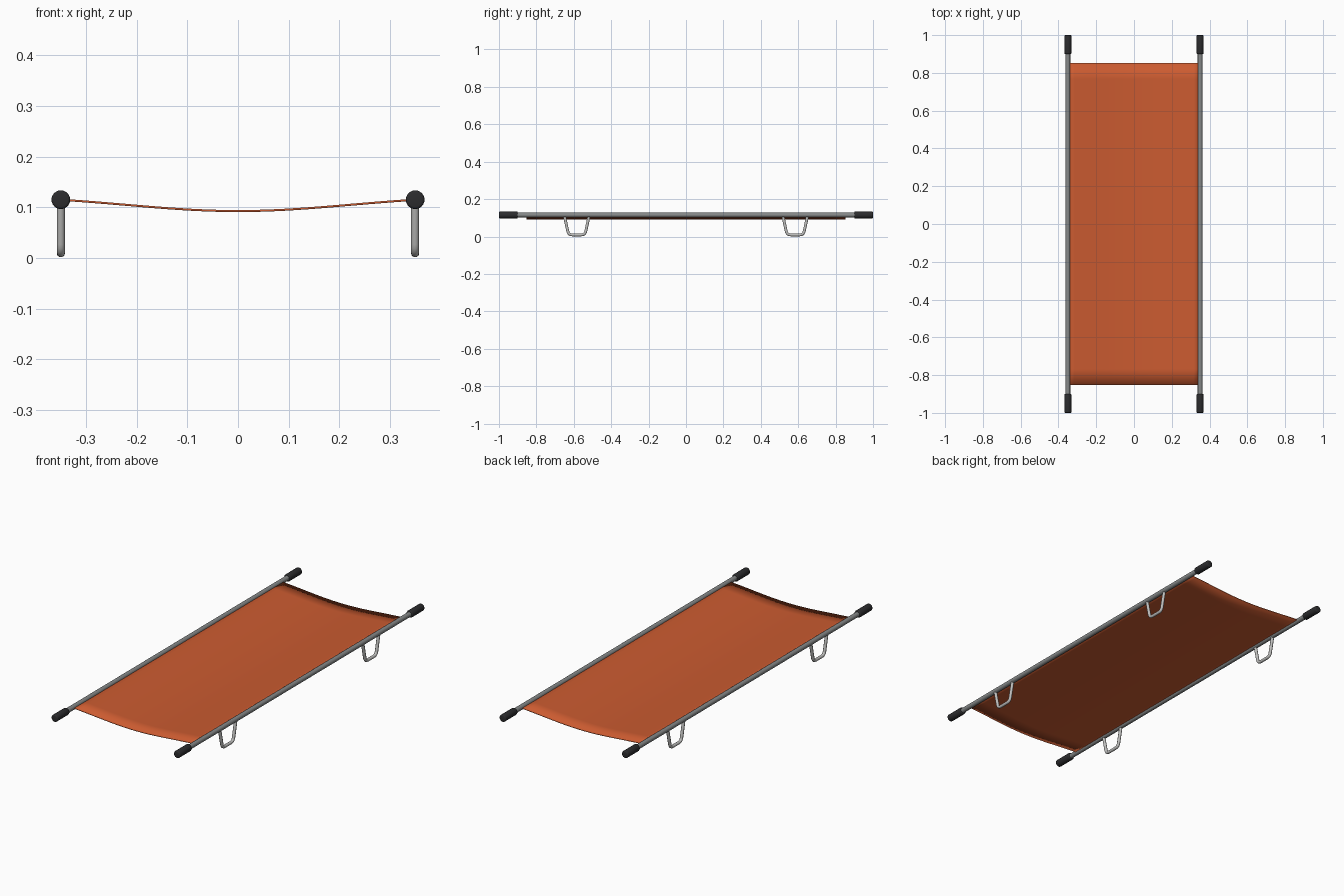
import bpy, bmesh, math
from mathutils import Vector

if "Cube" in bpy.data.objects:
    bpy.data.objects.remove(bpy.data.objects["Cube"])


def mat(name, rgb):
    m = bpy.data.materials.new(name)
    m.diffuse_color = (*rgb, 1)
    m.use_nodes = True
    m.node_tree.nodes["Principled BSDF"].inputs["Base Color"].default_value = m.diffuse_color
    return m


ORANGE = mat("orange_canvas", (0.60, 0.105, 0.03))
STEEL = mat("pole_grey", (0.24, 0.25, 0.25))
LIGHT = mat("leg_light_grey", (0.52, 0.52, 0.51))
RUBBER = mat("grip_black", (0.025, 0.025, 0.027))
PX, PZ = 0.35, 0.115


def finish(ob, material, angle=40):
    ob.data.materials.append(material)
    bpy.ops.object.select_all(action='DESELECT')
    ob.select_set(True)
    bpy.context.view_layer.objects.active = ob
    bpy.ops.object.shade_smooth_by_angle(angle=math.radians(angle))
    return ob


def rod(name, x, y, z, radius, length, material, bevel=0.0):
    bpy.ops.mesh.primitive_cylinder_add(vertices=24, radius=radius, depth=length,
                                        location=(x, y, z), rotation=(math.pi / 2, 0, 0))
    ob = bpy.context.object
    ob.name = name
    if bevel:
        bm = bmesh.new()
        bm.from_mesh(ob.data)
        rim = [e for e in bm.edges if abs(e.verts[0].co.z - e.verts[1].co.z) < 1e-5]
        bmesh.ops.bevel(bm, geom=rim, offset=bevel, segments=3, profile=0.5, affect='EDGES')
        bm.to_mesh(ob.data)
        bm.free()
    return finish(ob, material)


def rounded(points, r, steps=5):
    """Round the inner corners of a path with quadratic arcs."""
    pts = [Vector(p) for p in points]
    out = [pts[0]]
    for a, b, c in zip(pts, pts[1:], pts[2:]):
        p, q = b + (a - b).normalized() * r, b + (c - b).normalized() * r
        for i in range(steps + 1):
            t = i / steps
            out.append(p * (1 - t) ** 2 + b * 2 * t * (1 - t) + q * t * t)
    return out + [pts[-1]]


def leg(name, x, y):
    path = rounded([(x, y - 0.066, 0.11), (x, y - 0.044, 0.009),
                    (x, y + 0.044, 0.009), (x, y + 0.066, 0.11)], 0.02)
    cu = bpy.data.curves.new(name, 'CURVE')
    cu.dimensions = '3D'
    cu.bevel_depth = 0.008
    cu.bevel_resolution = 3
    cu.use_fill_caps = True
    sp = cu.splines.new('POLY')
    sp.points.add(len(path) - 1)
    for pt, co in zip(sp.points, path):
        pt.co = (*co, 1)
    ob = bpy.data.objects.new(name, cu)
    bpy.context.collection.objects.link(ob)
    bpy.ops.object.select_all(action='DESELECT')
    ob.select_set(True)
    bpy.context.view_layer.objects.active = ob
    bpy.ops.object.convert(target='MESH')
    finish(bpy.context.object, LIGHT)


# Poles, rubber grips and bent wire legs
for side, sx in (("left", -1), ("right", 1)):
    rod(f"{side}_pole", sx * PX, 0, PZ, 0.0125, 1.96, STEEL)
    for end, sy in (("front", -1), ("back", 1)):
        rod(f"{side}_{end}_grip", sx * PX, sy * 0.95, PZ, 0.0185, 0.10, RUBBER, 0.005)
        leg(f"{side}_{end}_leg", sx * PX, sy * 0.584)

# Sagging canvas bed
NX, NY, T = 24, 20, 0.002
bm = bmesh.new()
rows = []
for j in range(NY + 1):
    row = []
    for i in range(NX + 1):
        u = 2 * i / NX - 1
        sag = 0.5 * u * u + 0.25 * (1 - math.cos(math.pi * u))
        row.append(bm.verts.new((u * 0.345, -0.853 + 1.706 * j / NY, 0.0905 + 0.022 * sag + T)))
    rows.append(row)
for a, b in zip(rows, rows[1:]):
    for i in range(NX):
        bm.faces.new((a[i], a[i + 1], b[i + 1], b[i]))
me = bpy.data.meshes.new("canvas_bed")
bm.to_mesh(me)
bm.free()
bed = bpy.data.objects.new("canvas_bed", me)
bpy.context.collection.objects.link(bed)
sol = bed.modifiers.new("thickness", 'SOLIDIFY')
sol.thickness = 2 * T
sol.offset = 0
finish(bed, ORANGE)
